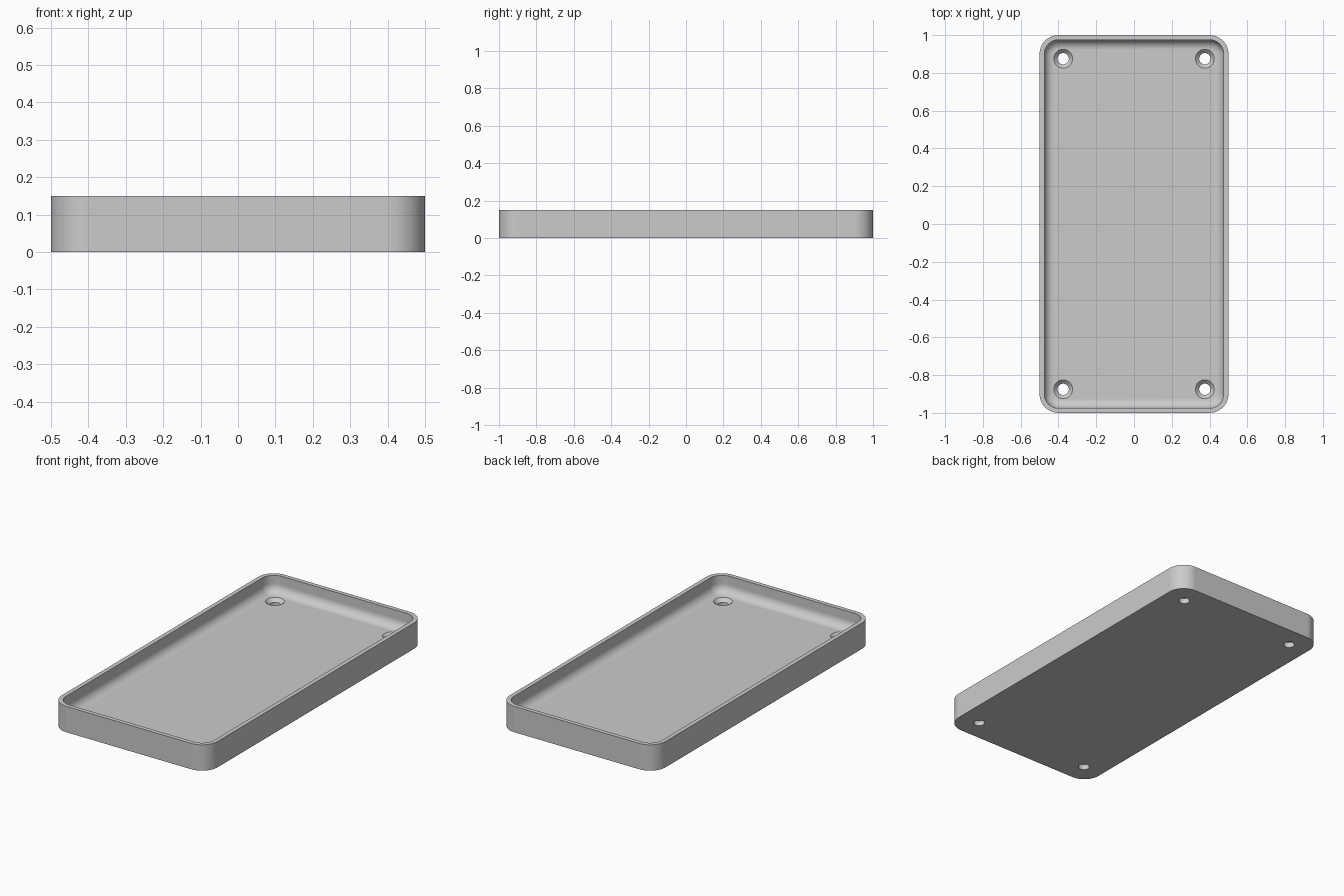
import bpy, bmesh, math

if "Cube" in bpy.data.objects:
    bpy.data.objects.remove(bpy.data.objects["Cube"], do_unlink=True)

HALF_X, HALF_Y, HEIGHT = 0.5, 1.0, 0.15
CORNER, WALL, FLOOR, FILLET = 0.1, 0.025, 0.05, 0.05
CORNER_STEPS, FILLET_STEPS = 12, 8

grey = bpy.data.materials.new("plain grey")
grey.use_nodes = True
grey.diffuse_color = (0.6, 0.6, 0.6, 1)
grey.node_tree.nodes["Principled BSDF"].inputs["Base Color"].default_value = grey.diffuse_color


def rounded_loop(bm, inset, z):
    """Rounded rectangle set in from the outer outline."""
    r = CORNER - inset
    verts = []
    for i, (sx, sy) in enumerate([(1, 1), (-1, 1), (-1, -1), (1, -1)]):
        for k in range(CORNER_STEPS + 1):
            a = math.pi / 2 * (i + k / CORNER_STEPS)
            verts.append(bm.verts.new((sx * (HALF_X - CORNER) + r * math.cos(a),
                                       sy * (HALF_Y - CORNER) + r * math.sin(a), z)))
    return verts


def round_loop(bm, x, y, radius, z, sides=32):
    turns = [2 * math.pi * k / sides for k in range(sides)]
    return [bm.verts.new((x + radius * math.cos(a), y + radius * math.sin(a), z)) for a in turns]


def loft(bm, loops):
    """Skin the loops in order and cap both ends."""
    for a, b in zip(loops, loops[1:]):
        for i in range(len(a)):
            j = (i + 1) % len(a)
            bm.faces.new((a[i], a[j], b[j], b[i]))
    bm.faces.new(loops[0][::-1])
    bm.faces.new(loops[-1])


def finish(bm, name):
    bmesh.ops.recalc_face_normals(bm, faces=bm.faces)
    mesh = bpy.data.meshes.new(name)
    bm.to_mesh(mesh)
    bm.free()
    mesh.materials.append(grey)
    obj = bpy.data.objects.new(name, mesh)
    bpy.context.collection.objects.link(obj)
    return obj


# Tray: outer wall, rim, inner wall, then a fillet down to the floor
section = [(0, 0), (0, HEIGHT), (WALL, HEIGHT)]
for k in range(FILLET_STEPS + 1):
    a = math.pi / 2 * k / FILLET_STEPS
    section.append((WALL + FILLET * (1 - math.cos(a)), FLOOR + FILLET * (1 - math.sin(a))))
bm = bmesh.new()
loft(bm, [rounded_loop(bm, inset, z) for inset, z in section])
tray = finish(bm, "tray")

# Countersunk screw holes in the four corners of the floor
bm = bmesh.new()
hole_section = [(0.03, -0.02), (0.03, 0.03), (0.05, FLOOR), (0.05, FLOOR + 0.03)]
for sx in (-1, 1):
    for sy in (-1, 1):
        loft(bm, [round_loop(bm, sx * 0.375, sy * 0.875, r, z) for r, z in hole_section])
cutter = finish(bm, "hole_cutter")
cutter.hide_render = True

cut = tray.modifiers.new("screw holes", 'BOOLEAN')
cut.operation = 'DIFFERENCE'
cut.solver = 'EXACT'
cut.object = cutter
for o in bpy.context.selected_objects:
    o.select_set(False)
bpy.context.view_layer.objects.active = tray
tray.select_set(True)
bpy.ops.object.modifier_apply(modifier=cut.name)
bpy.data.objects.remove(cutter, do_unlink=True)

# Smooth curves, crisp rim, flat floor and sides
bpy.ops.object.shade_smooth_by_angle(angle=math.radians(30))
weighted = tray.modifiers.new("flat faces", 'WEIGHTED_NORMAL')
weighted.keep_sharp = True
